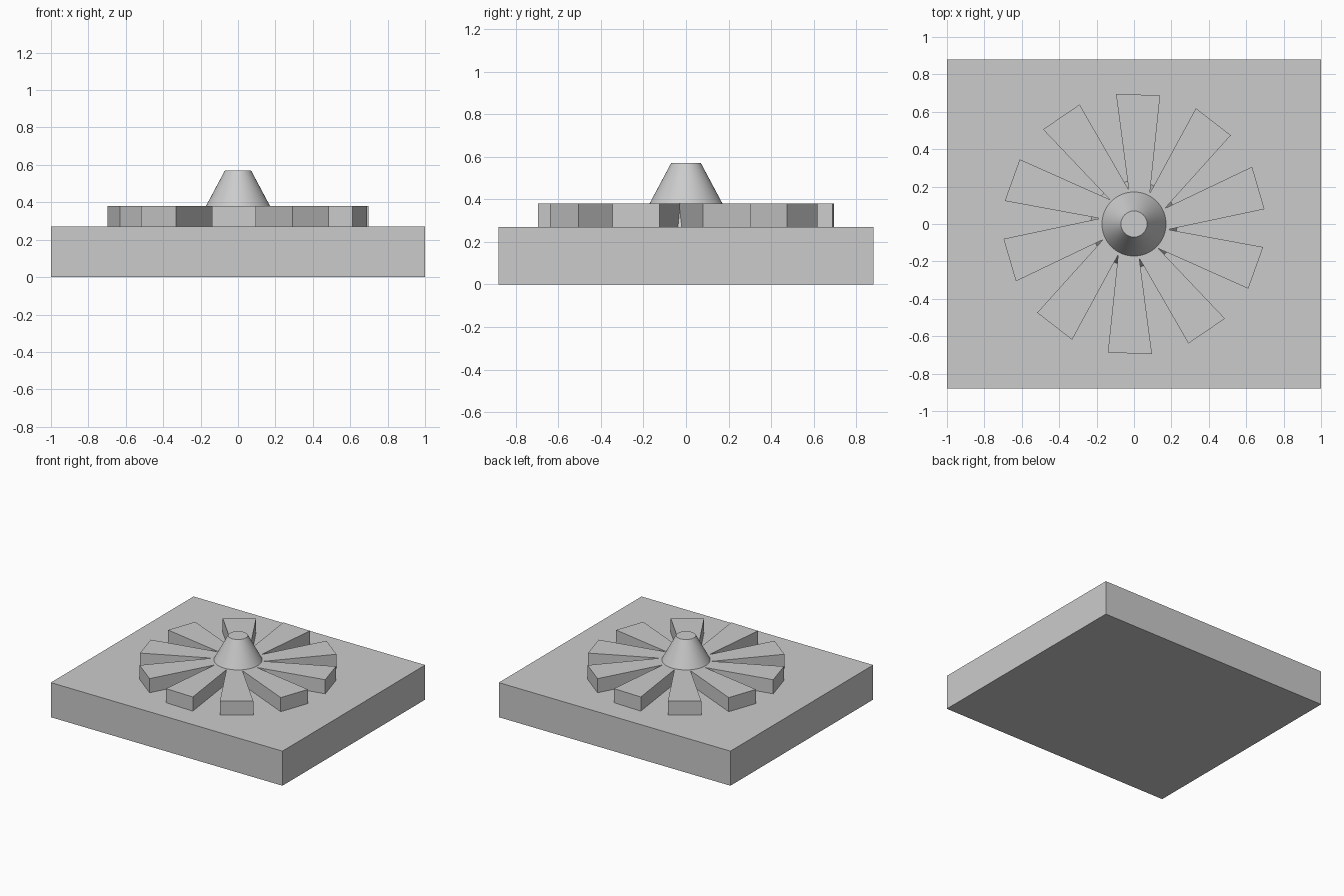
import bpy, bmesh, math
from mathutils import Matrix

if "Cube" in bpy.data.objects:
    bpy.data.objects.remove(bpy.data.objects["Cube"], do_unlink=True)

grey = bpy.data.materials.new("plain_grey")
grey.use_nodes = True
grey.diffuse_color = (0.6, 0.6, 0.6, 1)
grey.node_tree.nodes["Principled BSDF"].inputs["Base Color"].default_value = grey.diffuse_color

BASE_TOP, BLADE_TOP, HUB_TOP = 0.27, 0.38, 0.57
BLADES = 10


def finish(obj, name):
    obj.name = obj.data.name = name
    obj.data.materials.append(grey)


# Base slab
bpy.ops.mesh.primitive_cube_add(size=1, location=(0, 0, BASE_TOP / 2))
slab = bpy.context.object
slab.scale = (2, 1.76, BASE_TOP)
bpy.ops.object.transform_apply(location=False, rotation=False, scale=True)
finish(slab, "base_slab")

# Tapered hub
bpy.ops.mesh.primitive_cone_add(vertices=64, radius1=0.23, radius2=0.07,
                                depth=HUB_TOP - BASE_TOP,
                                location=(0, 0, (HUB_TOP + BASE_TOP) / 2))
hub = bpy.context.object
bpy.ops.object.shade_smooth_by_angle(angle=math.radians(30))
finish(hub, "hub")

# Ring of flared blades, inner ends buried in the hub
outline = [(-0.02, 0.12), (0.08, 0.12), (0.14, 0.688), (-0.096, 0.695)]
for i in range(BLADES):
    bm = bmesh.new()
    face = bm.faces.new([bm.verts.new((x, y, BASE_TOP)) for x, y in outline])
    side = bmesh.ops.extrude_face_region(bm, geom=[face])["geom"]
    top = [v for v in side if isinstance(v, bmesh.types.BMVert)]
    bmesh.ops.translate(bm, verts=top, vec=(0, 0, BLADE_TOP - BASE_TOP))
    bmesh.ops.recalc_face_normals(bm, faces=bm.faces)
    bm.transform(Matrix.Rotation(math.tau * i / BLADES, 4, "Z"))
    mesh = bpy.data.meshes.new("blade")
    bm.to_mesh(mesh)
    bm.free()
    blade = bpy.data.objects.new("blade", mesh)
    bpy.context.collection.objects.link(blade)
    finish(blade, f"blade_{i + 1}")
